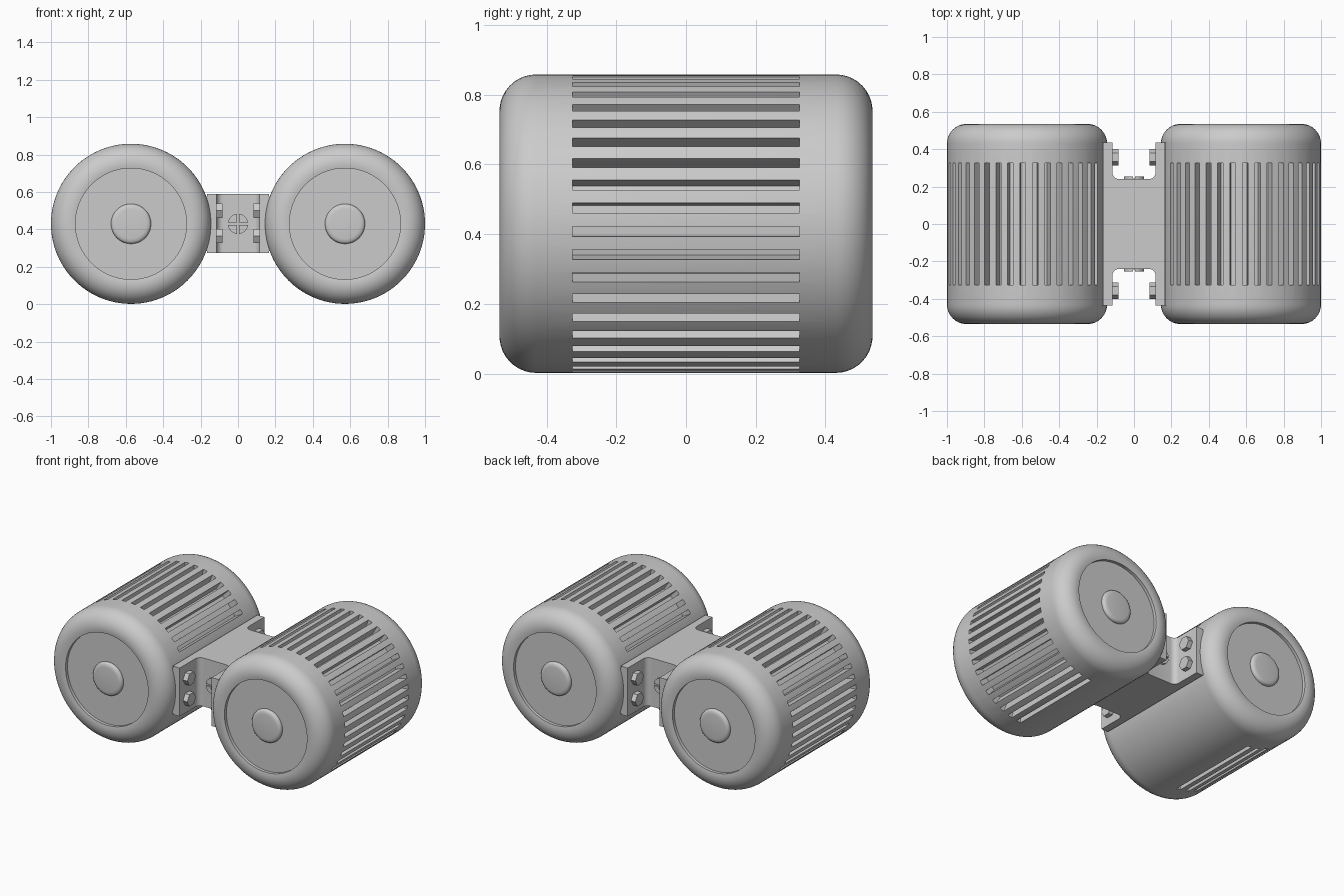
import bpy, bmesh, math
from mathutils import Matrix, Vector

old = bpy.data.objects.get("Cube")
if old:
    bpy.data.objects.remove(old, do_unlink=True)

grey = bpy.data.materials.new("plain_grey")
grey.use_nodes = True
GREY = (0.6, 0.6, 0.6, 1)
grey.diffuse_color = GREY
grey.node_tree.nodes["Principled BSDF"].inputs["Base Color"].default_value = GREY

CX, CZ, R, HALF = 0.572, 0.43, 0.428, 0.535   # drum centre, radius, half length


def finish(bm, name, mirror="", smooth=True):
    """Turn a bmesh into an object, mirrored about the origin on the given axes."""
    bmesh.ops.recalc_face_normals(bm, faces=bm.faces)
    mesh = bpy.data.meshes.new(name)
    bm.to_mesh(mesh)
    bm.free()
    mesh.materials.append(grey)
    ob = bpy.data.objects.new(name, mesh)
    bpy.context.collection.objects.link(ob)
    bpy.ops.object.select_all(action="DESELECT")
    ob.select_set(True)
    bpy.context.view_layer.objects.active = ob
    if smooth:
        bpy.ops.object.shade_smooth_by_angle(angle=math.radians(35))
    if mirror:
        mod = ob.modifiers.new("Mirror", "MIRROR")
        mod.use_axis = ["X" in mirror, "Y" in mirror, False]
        mod.use_mirror_merge = False
    return ob


def box(bm, lo, hi):
    lo, hi = Vector(lo), Vector(hi)
    m = Matrix.Translation((lo + hi) / 2) @ Matrix.Diagonal((*(hi - lo), 1))
    return bmesh.ops.create_cube(bm, size=1, matrix=m)["verts"]


def prism(bm, points, offset):
    """Extrude a closed outline by an offset."""
    face = bm.faces.new([bm.verts.new(p) for p in points])
    new = bmesh.ops.extrude_face_region(bm, geom=[face], use_keep_orig=True)["geom"]
    bmesh.ops.translate(bm, vec=offset, verts=[v for v in new if isinstance(v, bmesh.types.BMVert)])


def arc(cx, cy, r, start, end, steps):
    return [(cx + r * math.cos(a), cy + r * math.sin(a)) for a in
            (math.radians(start + (end - start) * i / steps) for i in range(steps + 1))]


# Drum: lathed half profile of (radius, y), reflected for the other end
half = [(0, HALF), (0.08, HALF)] + arc(0.087, HALF - 0.02, 0.02, 60, 0, 3)
half += [(0.107, 0.512), (0.297, 0.512), (0.297, 0.532), (0.315, HALF)]
half += arc(R - 0.105, HALF - 0.105, 0.105, 84, 0, 9)
profile = half + [(r, -y) for r, y in reversed(half)]
bm = bmesh.new()
verts = [bm.verts.new((CX + r, y, CZ)) for r, y in profile]
edges = [bm.edges.new(pair) for pair in zip(verts, verts[1:])]
bmesh.ops.spin(bm, geom=verts + edges, cent=(CX, 0, CZ), axis=(0, 1, 0),
               angle=math.tau, steps=96, use_duplicate=False)
bmesh.ops.remove_doubles(bm, verts=bm.verts, dist=1e-4)
drum = finish(bm, "drum", smooth=False)

# Cooling grooves: radial slots, leaving the lower inner side plain
bm = bmesh.new()
for k in range(-9, 18):
    slot = box(bm, (R - 0.065, -0.325, -0.0145), (R + 0.05, 0.325, 0.0145))
    turn = Matrix.Rotation(-math.radians(9 * k - 3), 4, "Y")
    bmesh.ops.transform(bm, matrix=Matrix.Translation((CX, 0, CZ)) @ turn, verts=slot)
cutter = finish(bm, "groove_cutter", smooth=False)
cutter.hide_render = True

bpy.ops.object.select_all(action="DESELECT")
drum.select_set(True)
bpy.context.view_layer.objects.active = drum
cut = drum.modifiers.new("Grooves", "BOOLEAN")
cut.operation, cut.solver, cut.object = "DIFFERENCE", "EXACT", cutter
bpy.ops.object.modifier_apply(modifier=cut.name)
bpy.data.objects.remove(cutter, do_unlink=True)
bpy.ops.object.shade_smooth_by_angle(angle=math.radians(35))
drum.modifiers.new("Mirror", "MIRROR").use_axis = [True, False, False]

# Bracket: H-shaped plan with filleted inner corners
quarter = [(0.165, 0.435), (0.115, 0.435)] + arc(0.08, 0.275, 0.035, 0, -90, 6)
plan = quarter + [(-x, y) for x, y in reversed(quarter)]
plan += [(-x, -y) for x, y in plan]
bm = bmesh.new()
prism(bm, [(x, y, 0.275) for x, y in plan], (0, 0, 0.315))
finish(bm, "bracket")

# Saddles closing the joint between flange and drum
bm = bmesh.new()
box(bm, (0.15, -0.435, 0.285), (0.182, 0.435, 0.575))
finish(bm, "saddle", "X", smooth=False)

# Hexagonal bolts on the inner faces of the flanges
bm = bmesh.new()
for z in (0.365, 0.5):
    hexagon = arc(0.357, z, 0.044, 0, 300, 5)
    prism(bm, [(0.12, y, h) for y, h in hexagon], (-0.036, 0, 0))
finish(bm, "flange_bolt", "XY", smooth=False)

# Cross-slotted screws: four quarter sectors on a thin base
bm = bmesh.new()
for sx in (-1, 1):
    for sz in (-1, 1):
        sector = [(0.006, 0.006)] + arc(0, 0, 0.054, 7, 83, 8)
        prism(bm, [(sx * x, -0.235, CZ + sz * z) for x, z in sector], (0, -0.02, 0))
prism(bm, [(x, -0.235, CZ + z) for x, z in arc(0, 0, 0.053, 0, 350, 35)], (0, -0.009, 0))
finish(bm, "cross_screw", "Y")
